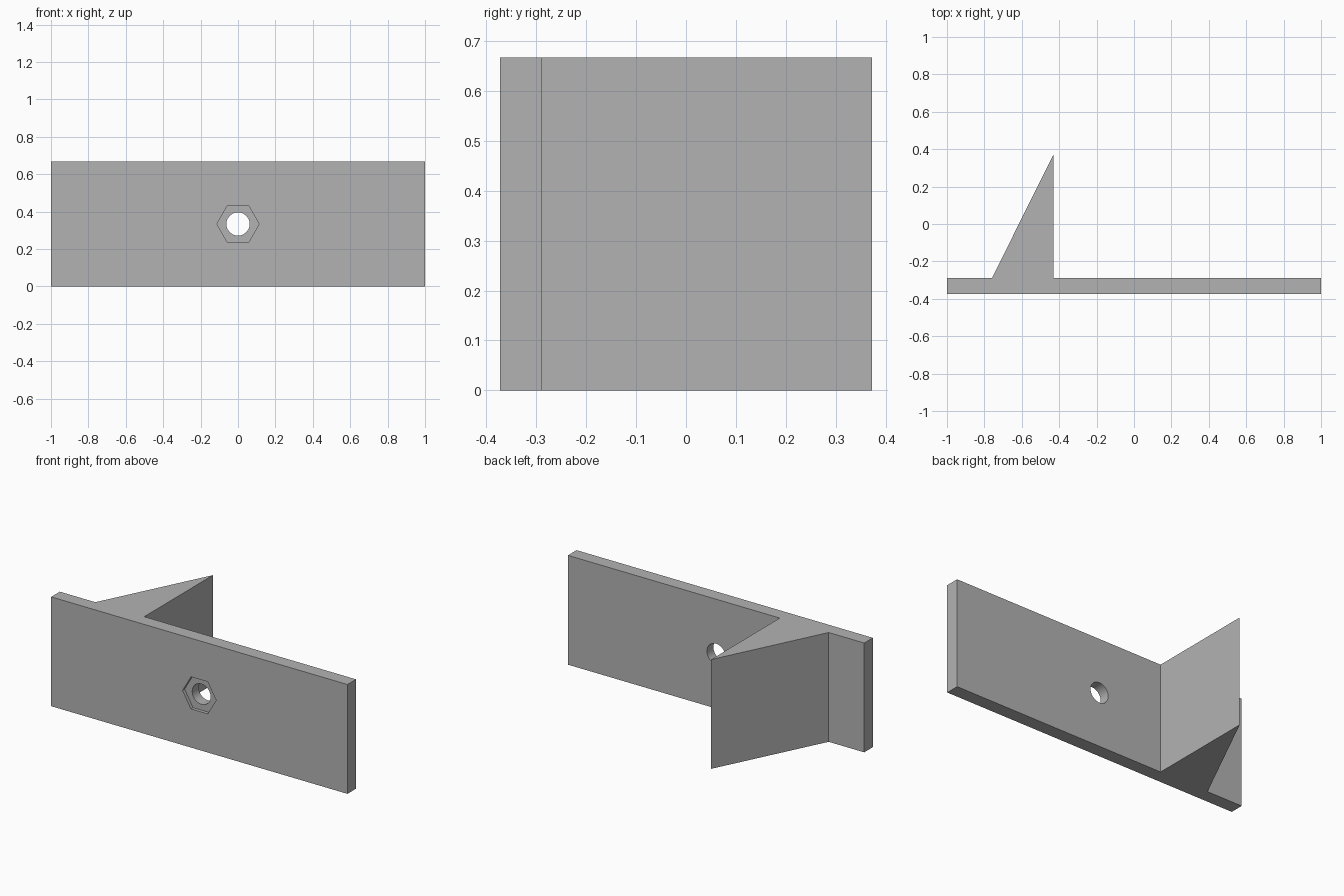
import bpy, bmesh, math

if "Cube" in bpy.data.objects:
    bpy.data.objects.remove(bpy.data.objects["Cube"], do_unlink=True)

HEIGHT = 0.667
FRONT, PLATE_BACK, TIP = -0.373, -0.29, 0.373
RECESS_DEPTH = 0.02

grey = bpy.data.materials.new("plain grey")
grey.use_nodes = True
colour = (0.45, 0.45, 0.45, 1)
grey.diffuse_color = colour
grey.node_tree.nodes["Principled BSDF"].inputs["Base Color"].default_value = colour


def extruded(name, outline, height):
    """Prism standing on z = 0 from an outline in x and y."""
    bm = bmesh.new()
    face = bm.faces.new([bm.verts.new((x, y, 0)) for x, y in outline])
    top = bmesh.ops.extrude_face_region(bm, geom=[face])["geom"]
    verts = [v for v in top if isinstance(v, bmesh.types.BMVert)]
    bmesh.ops.translate(bm, verts=verts, vec=(0, 0, height))
    bmesh.ops.recalc_face_normals(bm, faces=bm.faces[:])
    mesh = bpy.data.meshes.new(name)
    bm.to_mesh(mesh)
    bm.free()
    obj = bpy.data.objects.new(name, mesh)
    bpy.context.collection.objects.link(obj)
    obj.data.materials.append(grey)
    return obj


def drill(body, sides, radius, y_end):
    """Cut a prism shaped hole in from the front, as far as y_end."""
    y_start = FRONT - 0.1
    bpy.ops.mesh.primitive_cylinder_add(
        vertices=sides, radius=radius, depth=y_end - y_start,
        location=(0, (y_start + y_end) / 2, HEIGHT / 2),
        rotation=(math.pi / 2, math.pi / 2, 0))
    cutter = bpy.context.object
    cutter.hide_render = True
    cutter.data.materials.append(grey)
    mod = body.modifiers.new("hole", "BOOLEAN")
    mod.operation, mod.solver, mod.object = "DIFFERENCE", "EXACT", cutter
    bpy.context.view_layer.objects.active = body
    bpy.ops.object.modifier_apply(modifier=mod.name)
    bpy.data.objects.remove(cutter, do_unlink=True)


# Plate and triangular fin share one outline
bracket = extruded("bracket", [
    (-1, FRONT), (1, FRONT), (1, PLATE_BACK), (-0.43, PLATE_BACK),
    (-0.43, TIP), (-0.76, PLATE_BACK), (-1, PLATE_BACK)], HEIGHT)

# Hexagonal nut recess, then the round bolt hole right through
drill(bracket, 6, 0.113, FRONT + RECESS_DEPTH)
drill(bracket, 48, 0.062, PLATE_BACK + 0.1)

bpy.ops.object.select_all(action="DESELECT")
bracket.select_set(True)
bpy.context.view_layer.objects.active = bracket
bpy.ops.object.shade_smooth_by_angle(angle=math.radians(30))
